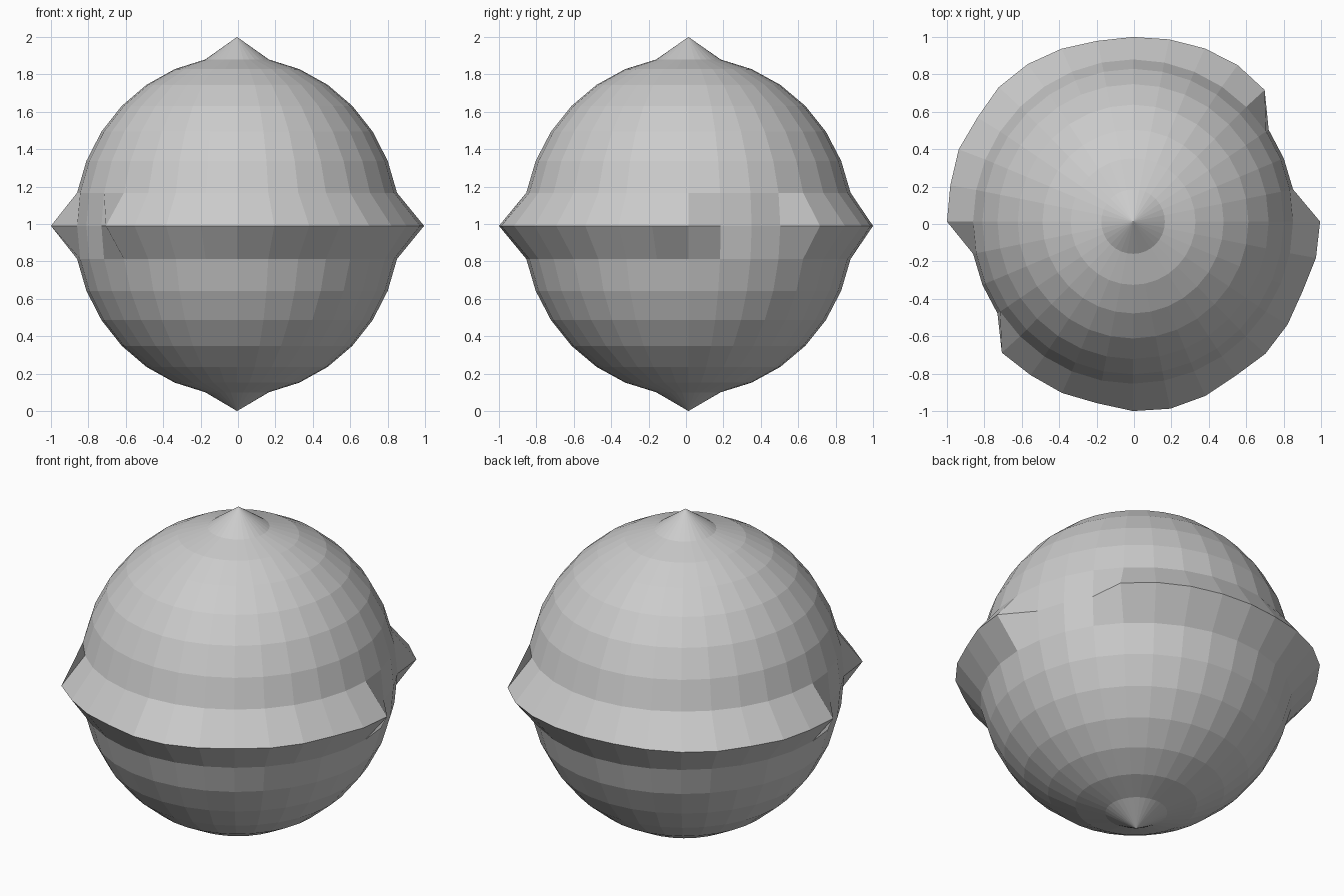
import bpy, bmesh, math

if "Cube" in bpy.data.objects:
    bpy.data.objects.remove(bpy.data.objects["Cube"])

SEGMENTS, RINGS = 32, 16
CX, CY, CZ = -0.005, 0.013, 0.99
RX, RY, RZ = 0.872, 0.884, 0.907

# Reach of each equator point; None stays on the ball, leaving two gaps in the ridge
ridge = [1.0, None, None, None, .995, 1.006, 1.002, .993,
         .987, .985, 1.0, 1.013, 1.016, 1.001, 1.009, .996,
         .995, None, None, None, .992, .987, .992, .99,
         1.013, 1.02, 1.009, .99, 1.0, .993, .98, .997]

bm = bmesh.new()

# Ball rings, with the equator ring pulled out into a sharp ridge
rings = []
for i in range(1, RINGS):
    polar = math.pi * i / RINGS
    ring = []
    for k in range(SEGMENTS):
        a = 2 * math.pi * k / SEGMENTS
        rx, ry = RX * math.sin(polar), RY * math.sin(polar)
        if i == RINGS // 2 and ridge[k]:
            rx = ry = ridge[k]
        ring.append(bm.verts.new((CX + rx * math.cos(a), CY + ry * math.sin(a),
                                  CZ + RZ * math.cos(polar))))
    rings.append(ring)

# Pointed poles
top = bm.verts.new((CX, CY, 2.0))
bottom = bm.verts.new((CX, CY, 0.0))

# Skin
for k in range(SEGMENTS):
    n = (k + 1) % SEGMENTS
    bm.faces.new((top, rings[0][k], rings[0][n]))
    bm.faces.new((bottom, rings[-1][n], rings[-1][k]))
    for upper, lower in zip(rings, rings[1:]):
        bm.faces.new((upper[k], lower[k], lower[n], upper[n]))

mesh = bpy.data.meshes.new("ridged_ball")
bm.to_mesh(mesh)
bm.free()
bpy.context.collection.objects.link(bpy.data.objects.new("ridged_ball", mesh))
